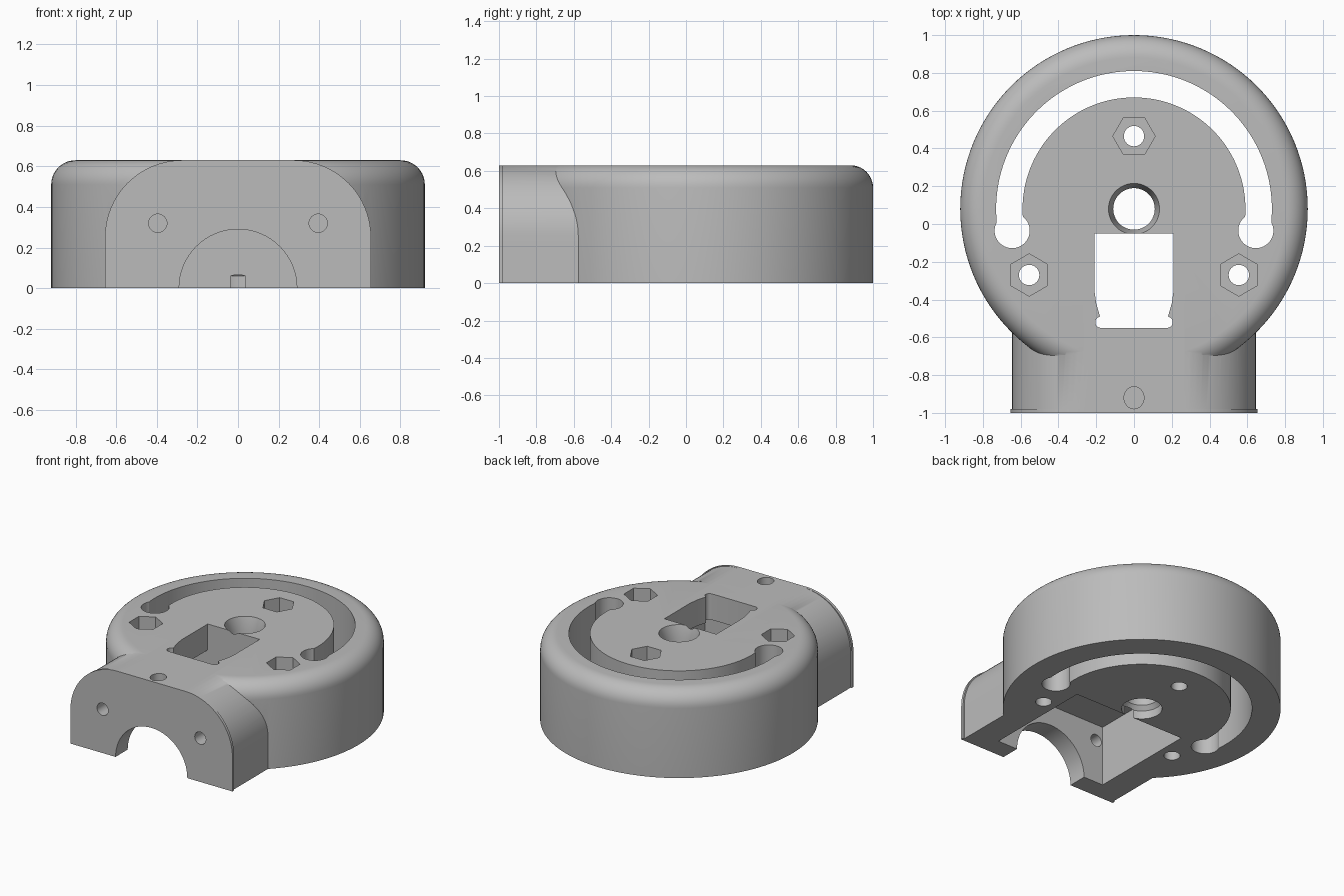
import bpy, bmesh
from math import sin, cos, pi, radians

if "Cube" in bpy.data.objects:
    bpy.data.objects.remove(bpy.data.objects["Cube"], do_unlink=True)

HEIGHT, DISC_Y, DISC_R = 0.63, 0.08, 0.92

grey = bpy.data.materials.new("plain_grey")
grey.use_nodes = True
tone = (0.5, 0.5, 0.5, 1)
grey.diffuse_color = tone
grey.node_tree.nodes["Principled BSDF"].inputs["Base Color"].default_value = tone


def arc(cx, cy, r, start, end, n):
    """Points along an arc, angles in degrees."""
    return [(cx + r * cos(radians(start + (end - start) * i / n)),
             cy + r * sin(radians(start + (end - start) * i / n))) for i in range(n + 1)]


def circle(cx, cy, r, n=48):
    return arc(cx, cy, r, 0, 360, n)[:-1]


def finish(name, bm):
    bmesh.ops.recalc_face_normals(bm, faces=bm.faces[:])
    mesh = bpy.data.meshes.new(name)
    bm.to_mesh(mesh)
    bm.free()
    mesh.materials.append(grey)
    obj = bpy.data.objects.new(name, mesh)
    bpy.context.collection.objects.link(obj)
    return obj


def loft(name, rings):
    """Closed solid through rings of equal point count."""
    bm = bmesh.new()
    rows = [[bm.verts.new(p) for p in ring] for ring in rings]
    n = len(rows[0])
    for a, b in zip(rows, rows[1:]):
        for i in range(n):
            bm.faces.new((a[i], a[(i + 1) % n], b[(i + 1) % n], b[i]))
    bm.faces.new(rows[0])
    bm.faces.new(rows[-1])
    return finish(name, bm)


def upright(name, outline, z0, z1):
    return loft(name, [[(x, y, z) for x, y in outline] for z in (z0, z1)])


def lengthwise(name, outline, y0, y1):
    return loft(name, [[(x, y, z) for x, z in outline] for y in (y0, y1)])


def turned(name, cx, cy, profile, n):
    return loft(name, [[(x, y, z) for x, y in circle(cx, cy, r, n)] for r, z in profile])


def boolean(target, tool, operation):
    tool.hide_render = True
    mod = target.modifiers.new(operation.lower(), "BOOLEAN")
    mod.operation, mod.solver, mod.object = operation, "EXACT", tool
    bpy.ops.object.select_all(action="DESELECT")
    bpy.context.view_layer.objects.active = target
    target.select_set(True)
    bpy.ops.object.modifier_apply(modifier=mod.name)
    bpy.data.objects.remove(tool, do_unlink=True)


def arched(half):
    """Front block outline with large rounded upper corners."""
    r = 0.38
    right = [(half, 0)] + arc(half - r, HEIGHT - r, r, 0, 90, 20)
    return right + [(-x, z) for x, z in reversed(right)]


# Round body with a rolled upper rim
rim = arc(DISC_R - 0.12, HEIGHT - 0.12, 0.12, 0, 90, 10)
body = turned("housing", 0, DISC_Y, [(DISC_R, 0)] + rim, 128)

# Front mounting block and its thin flange
boolean(body, lengthwise("front_block", arched(0.645), -0.99, -0.2), "UNION")
boolean(body, lengthwise("front_flange", arched(0.655), -1.0, -0.98), "UNION")

# Underside pocket and arched front opening
pocket = [(-0.45, -0.86), (0.45, -0.86), (0.45, -0.05), (-0.45, -0.05)]
cutters = [upright("pocket", pocket, -0.1, 0.44),
           lengthwise("front_arch", circle(0, 0, 0.29, 64), -1.1, -0.7)]

# Window in the top, tapering to a rounded foot
side = [(0.21, -0.05), (0.21, -0.35), (0.2, -0.42), (0.18, -0.49)]
side += arc(0.175, -0.52, 0.03, 75, -90, 8)
window = side + [(-x, y) for x, y in reversed(side)]
cutters.append(upright("top_window", window, 0.35, 0.8))

# Curved slot with round ends
slot = arc(0, DISC_Y, 0.73, -8, 188, 80) + arc(0, DISC_Y, 0.59, 188, -8, 80)
cutters.append(upright("curved_slot", slot, -0.1, 0.8))
for s in (-1, 1):
    cutters.append(upright("slot_end", circle(s * 0.645, -0.035, 0.093), -0.1, 0.8))

# Centre hole, flared at both ends
cutters.append(turned("centre_hole", 0, DISC_Y, [(0.135, -0.1), (0.135, 0.06), (0.11, 0.09),
                      (0.11, 0.54), (0.135, HEIGHT), (0.135, 0.8)], 48))

# Bolt holes with hexagonal nut seats
for x, y, turn in ((0, 0.465, 0), (-0.555, -0.27, 30), (0.555, -0.27, 30)):
    cutters.append(upright("bolt_hole", circle(x, y, 0.054, 32), -0.1, 0.8))
    cutters.append(upright("nut_seat", arc(x, y, 0.112, turn, turn + 360, 6)[:-1], 0.45, 0.8))

# Screw holes in the front wall and a blind hole above
for s in (-1, 1):
    cutters.append(lengthwise("screw_hole", circle(s * 0.395, 0.32, 0.045, 32), -1.1, -0.8))
cutters.append(upright("set_screw_hole", [(x, y * 1.1 - 0.92) for x, y in circle(0, 0, 0.053, 32)],
                       0.4, 0.8))

for tool in cutters:
    boolean(body, tool, "DIFFERENCE")

bpy.ops.object.select_all(action="DESELECT")
body.select_set(True)
bpy.context.view_layer.objects.active = body
bpy.ops.object.shade_smooth_by_angle(angle=radians(30))
